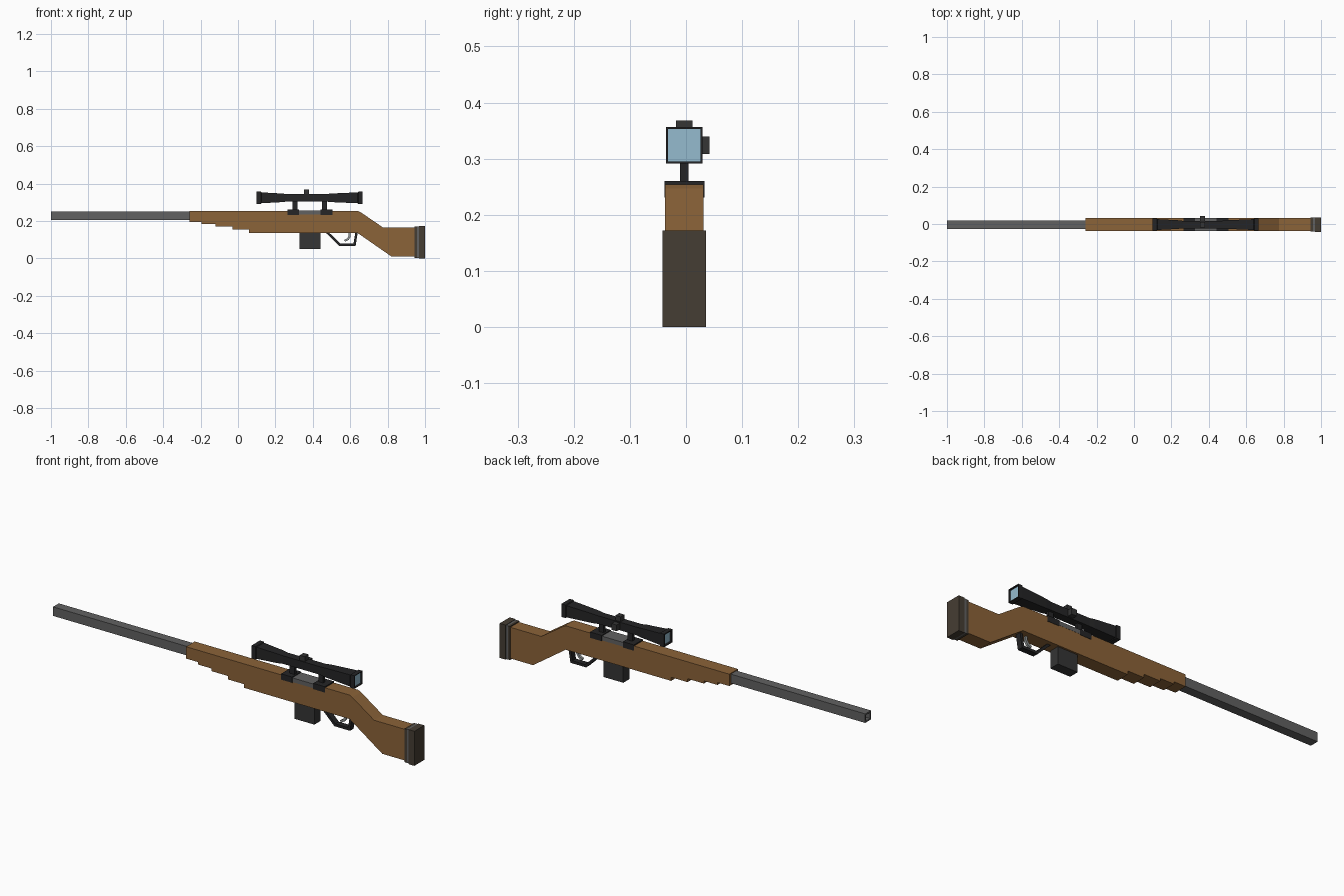
import bpy, bmesh
from mathutils import Vector

if "Cube" in bpy.data.objects:
    bpy.data.objects.remove(bpy.data.objects["Cube"])

YC = -0.003  # centre plane of the rifle body


def mat(name, rgb):
    m = bpy.data.materials.new(name)
    m.diffuse_color = (*rgb, 1)
    m.use_nodes = True
    m.node_tree.nodes["Principled BSDF"].inputs["Base Color"].default_value = m.diffuse_color
    return m


WOOD = mat("wood", (0.26, 0.125, 0.04))
BLACK = mat("black", (0.018, 0.018, 0.019))
STEEL = mat("steel", (0.12, 0.12, 0.12))
DARK = mat("dark_steel", (0.035, 0.035, 0.035))
RUBBER = mat("rubber", (0.06, 0.047, 0.033))
GLASS = mat("glass", (0.3, 0.5, 0.62))
SILVER = mat("silver", (0.3, 0.32, 0.32))


def finish(name, bm, material):
    bmesh.ops.recalc_face_normals(bm, faces=bm.faces)
    me = bpy.data.meshes.new(name)
    bm.to_mesh(me)
    bm.free()
    ob = bpy.data.objects.new(name, me)
    bpy.context.collection.objects.link(ob)
    me.materials.append(material)
    return ob


def prism(name, pts, half, material):
    """Extrude an x-z outline across the width."""
    bm = bmesh.new()
    f = bm.faces.new([bm.verts.new((x, YC - half, z)) for x, z in pts])
    r = bmesh.ops.extrude_face_region(bm, geom=[f])
    vs = [g for g in r["geom"] if isinstance(g, bmesh.types.BMVert)]
    bmesh.ops.translate(bm, verts=vs, vec=(0, 2 * half, 0))
    return finish(name, bm, material)


def box(name, x0, x1, z0, z1, half, material):
    return prism(name, [(x0, z0), (x1, z0), (x1, z1), (x0, z1)], half, material)


def square_loft(name, sections, zc, material):
    """Loft square cross-sections (x, half size) along x, capping both ends."""
    bm = bmesh.new()
    rings = [[bm.verts.new((x, YC + a * h, zc + b * h))
              for a, b in ((-1, -1), (1, -1), (1, 1), (-1, 1))] for x, h in sections]
    for r, s in zip(rings, rings[1:]):
        for i in range(4):
            j = (i + 1) % 4
            bm.faces.new((r[i], r[j], s[j], s[i]))
    bm.faces.new(rings[0])
    bm.faces.new(rings[-1])
    return finish(name, bm, material)


def strip(name, path, width, half, material):
    """Flat bar of constant thickness following an x-z path."""
    p = [Vector(q) for q in path]
    left, right = [], []
    for i, q in enumerate(p):
        d0 = (q - p[max(i - 1, 0)]).normalized()
        d1 = (p[min(i + 1, len(p) - 1)] - q).normalized()
        d = (d0 + d1).normalized()
        n = Vector((-d.y, d.x)) * width / 2
        n /= max(0.5, abs(d.dot(d1 if d1.length else d0)))
        left.append(q + n)
        right.append(q - n)
    return prism(name, left + right[::-1], half, material)


# Barrel with recessed square bore
square_loft("barrel", [(-0.97, 0.015), (-1.0, 0.015), (-1.0, 0.0225), (-0.2, 0.0225)], 0.2275, STEEL)

# Wooden stock with stepped fore-end
prism("stock", [(-0.26, 0.254), (0.64, 0.254), (0.655, 0.247), (0.775, 0.165), (0.95, 0.165),
                (0.95, 0.01), (0.82, 0.01), (0.64, 0.135), (0.06, 0.135), (0.06, 0.153),
                (-0.03, 0.153), (-0.03, 0.170), (-0.12, 0.170), (-0.12, 0.183),
                (-0.195, 0.183), (-0.195, 0.195), (-0.26, 0.195)], 0.034, WOOD)

# Butt pad layers
box("butt_plate", 0.945, 0.957, 0.003, 0.170, 0.037, RUBBER)
box("butt_spacer", 0.957, 0.967, 0.003, 0.170, 0.037, STEEL)
box("butt_pad", 0.967, 1.0, 0.0, 0.172, 0.039, RUBBER)

# Receiver, magazine, guard and trigger
box("receiver", 0.27, 0.50, 0.235, 0.256, 0.0347, STEEL)
box("magazine", 0.33, 0.44, 0.05, 0.14, 0.025, DARK)
strip("trigger_guard", [(0.475, 0.14), (0.545, 0.072), (0.623, 0.072), (0.634, 0.14)], 0.013, 0.014, BLACK)
strip("trigger", [(0.597, 0.14), (0.597, 0.118), (0.588, 0.103), (0.57, 0.093)], 0.011, 0.006, SILVER)

# Scope mounts
for label, x0, x1, p0, p1 in (("front", 0.264, 0.325, 0.292, 0.318), ("rear", 0.441, 0.505, 0.45, 0.476)):
    box(label + "_mount_base", x0, x1, 0.231, 0.260, 0.0357, BLACK)
    box(label + "_mount_post", p0, p1, 0.255, 0.312, 0.0075, BLACK)

# Scope body, hollow at both ends
ZS = 0.3235
square_loft("scope_body", [(0.112, 0.027), (0.10, 0.027), (0.10, 0.0325), (0.122, 0.0325), (0.125, 0.029),
                           (0.235, 0.023), (0.26, 0.020), (0.47, 0.020), (0.50, 0.023), (0.58, 0.0265),
                           (0.64, 0.029), (0.643, 0.0325), (0.665, 0.0325), (0.665, 0.029),
                           (0.653, 0.029)], ZS, BLACK)
square_loft("front_lens", [(0.109, 0.027), (0.113, 0.027)], ZS, GLASS)
square_loft("rear_lens", [(0.652, 0.029), (0.656, 0.029)], ZS, GLASS)

# Adjustment turrets
box("top_turret", 0.352, 0.380, 0.335, 0.368, 0.015, DARK)
side = box("side_turret", 0.352, 0.380, 0.308, 0.339, 0.0155, DARK)
side.location.y = 0.0295
